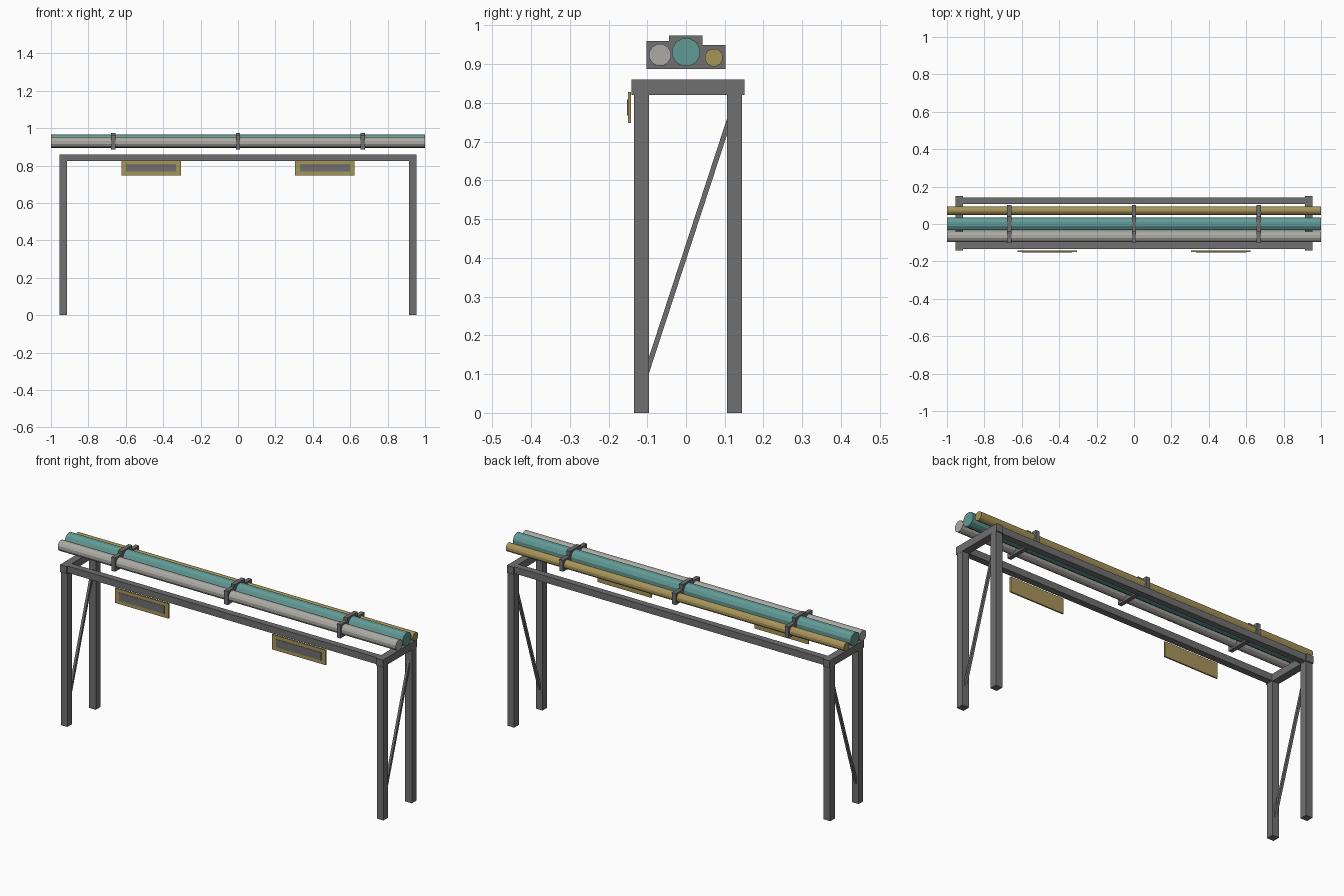
import bpy
import bmesh
import math
from mathutils import Vector

cube = bpy.data.objects.get("Cube")
if cube:
    bpy.data.objects.remove(cube, do_unlink=True)


def material(name, r, g, b):
    m = bpy.data.materials.new(name)
    m.diffuse_color = (r, g, b, 1)
    m.use_nodes = True
    m.node_tree.nodes["Principled BSDF"].inputs["Base Color"].default_value = (r, g, b, 1)
    return m


STEEL = material("steel grey", 0.16, 0.16, 0.16)
TEAL = material("teal", 0.12, 0.32, 0.30)
PALE = material("pale grey", 0.41, 0.40, 0.37)
OCHRE = material("ochre", 0.39, 0.30, 0.10)


def finish(bm, name, mat):
    bmesh.ops.recalc_face_normals(bm, faces=bm.faces)
    mesh = bpy.data.meshes.new(name)
    bm.to_mesh(mesh)
    bm.free()
    mesh.materials.append(mat)
    obj = bpy.data.objects.new(name, mesh)
    bpy.context.collection.objects.link(obj)
    return obj


def box(name, mat, centre, size):
    bm = bmesh.new()
    bmesh.ops.create_cube(bm, size=1)
    bmesh.ops.scale(bm, vec=size, verts=bm.verts)
    obj = finish(bm, name, mat)
    obj.location = centre
    return obj


def extrude_x(name, mat, outline, x, width):
    """Extrude a (y, z) outline along x, centred on x."""
    bm = bmesh.new()
    face = bm.faces.new([bm.verts.new((x - width / 2, y, z)) for y, z in outline])
    geom = bmesh.ops.extrude_face_region(bm, geom=[face])["geom"]
    bmesh.ops.translate(bm, vec=(width, 0, 0),
                        verts=[v for v in geom if isinstance(v, bmesh.types.BMVert)])
    return finish(bm, name, mat)


# Trestle frame
BAR = 0.039
LEG_X = 0.935
LEG_Y = {"front": -0.115, "back": 0.125}
TOP = 0.86

for side, sx in (("left", 1), ("right", -1)):
    x = sx * LEG_X
    for end, y in LEG_Y.items():
        box(f"{end}_{side}_leg", STEEL, (x, y, 0.413), (BAR, BAR, 0.826))
    box(f"{side}_cross_beam", STEEL, (x, 0.005, TOP - BAR / 2), (BAR + 0.001, 0.291, BAR))

    # Diagonal brace between the legs
    low, high = Vector((x, -0.113, 0.07)), Vector((x, 0.121, 0.785))
    span = high - low
    brace = box(f"{side}_brace", STEEL, (low + high) / 2, (0.013, 0.013, span.length))
    brace.rotation_euler.x = -math.atan2(span.y, span.z)

for end, y in LEG_Y.items():
    box(f"{end}_long_beam", STEEL, (0, y, TOP - 0.018), (2 * LEG_X, 0.035, 0.036))

# Pipes
for name, mat, y, z, radius in (("large_pipe", TEAL, 0, 0.931, 0.037),
                                ("medium_pipe", PALE, -0.067, 0.924, 0.029),
                                ("small_pipe", OCHRE, 0.072, 0.917, 0.0235)):
    angles = [math.tau * (i + 0.5) / 12 for i in range(12)]
    ring = [(y + radius * math.cos(a), z + radius * math.sin(a)) for a in angles]
    extrude_x(name, mat, ring, 0, 2)

# Stepped clamps around the pipes
clamp = [(-0.102, 0.887), (0.102, 0.887), (0.102, 0.949), (0.043, 0.949),
         (0.043, 0.974), (-0.044, 0.974), (-0.044, 0.96), (-0.102, 0.96)]
for name, x in (("right", -0.667), ("middle", 0), ("left", 0.667)):
    extrude_x(f"{name}_clamp", STEEL, clamp, x, 0.022)

# Hanging sign plates with raised grey panels
for side, x in (("left", 0.465), ("right", -0.465)):
    box(f"{side}_sign", OCHRE, (x, -0.146, 0.788), (0.318, 0.008, 0.08))
    box(f"{side}_sign_panel", STEEL, (x, -0.1505, 0.788), (0.268, 0.003, 0.042))
